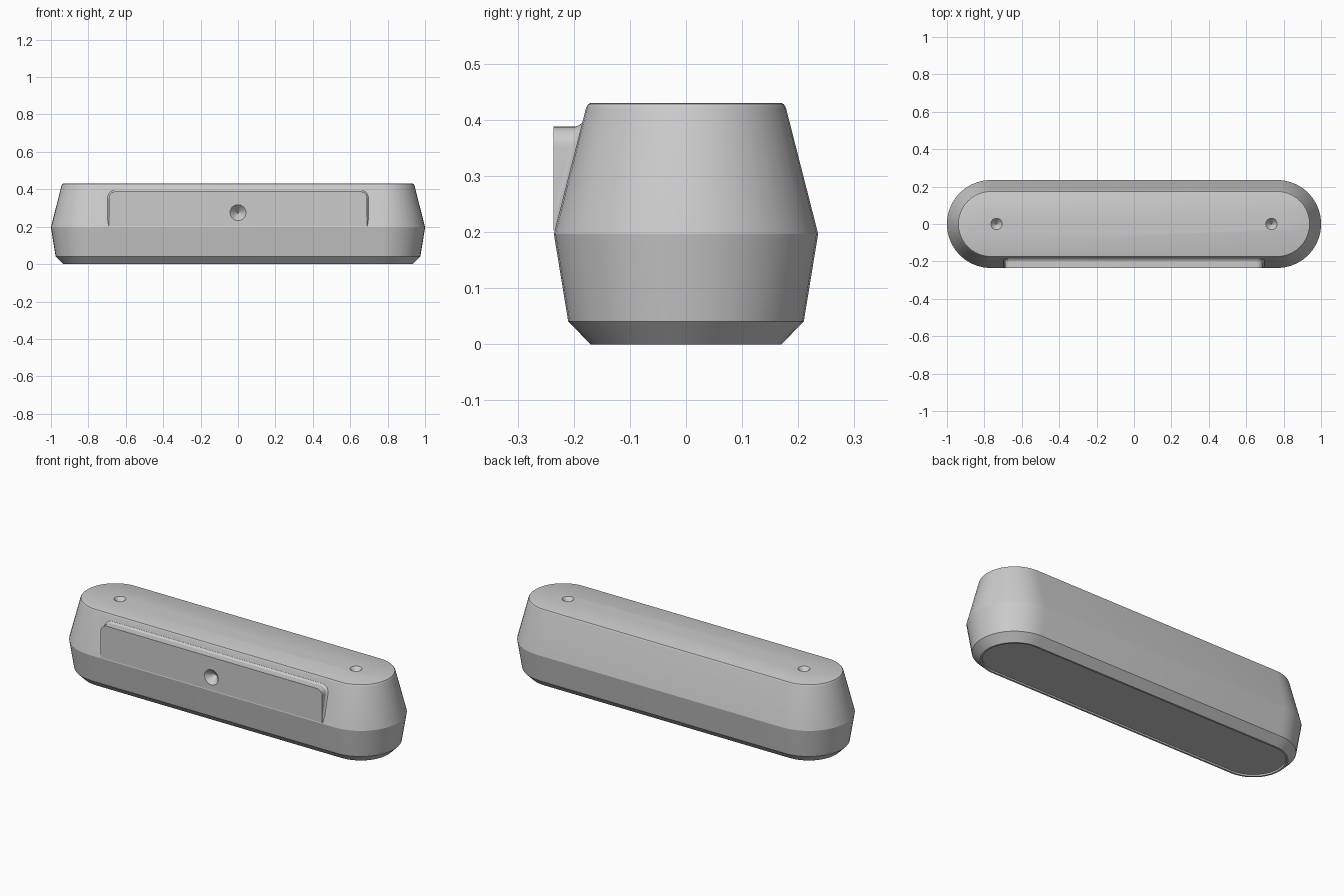
import bpy, bmesh
from math import sin, cos, pi
from mathutils import Matrix

if "Cube" in bpy.data.objects:
    bpy.data.objects.remove(bpy.data.objects["Cube"])


def loft(name, rings):
    """Skin a list of equal-length closed rings and cap both ends."""
    bm = bmesh.new()
    vs = [[bm.verts.new(p) for p in ring] for ring in rings]
    n = len(vs[0])
    for a, b in zip(vs, vs[1:]):
        for i in range(n):
            j = (i + 1) % n
            bm.faces.new((a[i], a[j], b[j], b[i]))
    bm.faces.new(vs[0][::-1])
    bm.faces.new(vs[-1])
    bmesh.ops.remove_doubles(bm, verts=bm.verts, dist=1e-5)
    bmesh.ops.recalc_face_normals(bm, faces=bm.faces)
    return finish(name, bm)


def finish(name, bm):
    me = bpy.data.meshes.new(name)
    bm.to_mesh(me)
    bm.free()
    ob = bpy.data.objects.new(name, me)
    bpy.context.collection.objects.link(ob)
    return ob


def stadium(r, z, seg=20, half=0.765):
    pts = []
    for side, start in ((1, -pi / 2), (-1, pi / 2)):
        for i in range(seg + 1):
            a = start + pi * i / seg
            pts.append((side * half + r * cos(a), r * sin(a), z))
    return pts


# Body: stadium section with shallow bottom recess, chamfer, waist and soft top edge
profile = [(0.158, 0.008), (0.160, 0.0), (0.170, 0.0), (0.210, 0.041),
           (0.2355, 0.197), (0.1785, 0.420), (0.1765, 0.425),
           (0.174, 0.4285), (0.170, 0.430)]
body = loft("body", [stadium(r, z) for r, z in profile])

# Front panel: flat face with rounded top corners, blending into the sloped wall
FRONT = -0.2365


def wall(z):
    return -0.2355 + (z - 0.197) * 0.057 / 0.223


right = [(0.69, 0.203, 1, 0), (0.69, 0.24, 1, 0), (0.69, 0.30, 1, 0)]
for i in range(9):
    a = pi / 2 * i / 8
    right.append((0.655 + 0.035 * cos(a), 0.353 + 0.035 * sin(a), cos(a), sin(a)))
outline = right + [(-x, z, -nx, nz) for x, z, nx, nz in reversed(right)]


def panel_ring(lift, grow):
    ring = []
    for x, z, nx, nz in outline:
        k = max(0.05, min(1, (wall(z) - FRONT) / 0.012))
        g = grow * k
        y = wall(z + nz * g) - lift * k
        ring.append((x + nx * g, max(y, FRONT), z + nz * g))
    return ring


face = [(x, FRONT, z) for x, z, nx, nz in outline]
panel = loft("panel_helper", [face, panel_ring(0.010, 0), panel_ring(0.004, 0.003),
                              panel_ring(-0.002, 0.010), panel_ring(-0.05, 0.010)])


# Conical dimples: one in the panel, two in the top
def dimple(name, loc, r, depth, rot):
    bm = bmesh.new()
    grow = 1.25
    bmesh.ops.create_cone(bm, cap_ends=True, segments=28, radius1=0.004,
                          radius2=r * grow, depth=depth * grow)
    m = (Matrix.Translation(loc) @ Matrix.Rotation(rot, 4, 'X')
         @ Matrix.Translation((0, 0, depth * grow / 2 - depth)))
    bmesh.ops.transform(bm, matrix=m, verts=bm.verts)
    return finish(name, bm)


cutters = [dimple("panel_dimple_cutter", (0, FRONT, 0.275), 0.042, 0.04, pi / 2)]
for s in (-1, 1):
    cutters.append(dimple("top_dimple_cutter", (s * 0.735, 0, 0.43), 0.03, 0.03, 0))

# Merge the panel, cut the dimples, drop the helpers
bpy.context.view_layer.objects.active = body
body.select_set(True)
for helper, op in [(panel, 'UNION')] + [(c, 'DIFFERENCE') for c in cutters]:
    helper.hide_render = True
    mod = body.modifiers.new("bool", 'BOOLEAN')
    mod.operation, mod.solver, mod.object = op, 'EXACT', helper
    bpy.ops.object.modifier_apply(modifier=mod.name)
    bpy.data.objects.remove(helper)

bpy.ops.object.shade_smooth_by_angle(angle=pi / 8)
